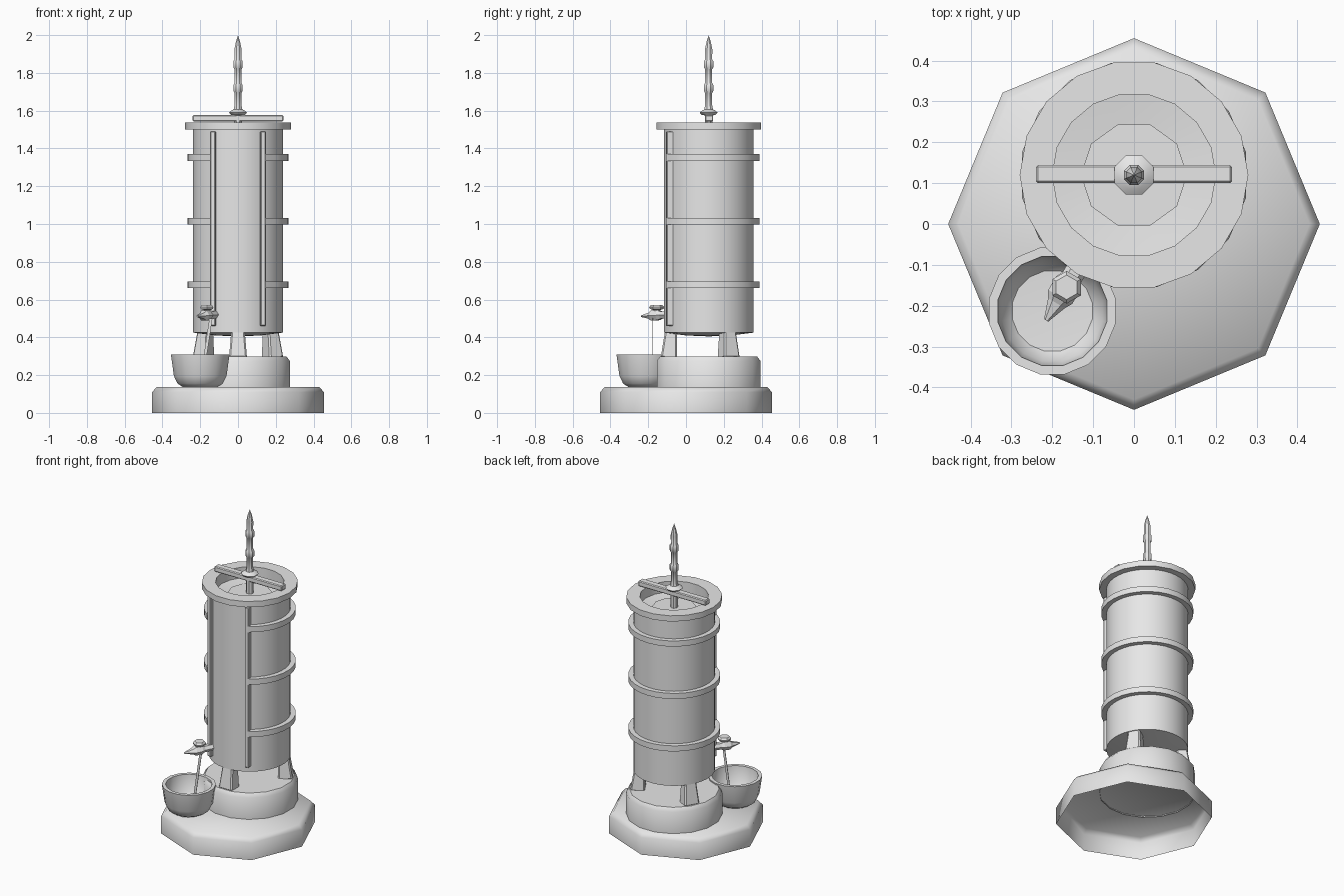
import bpy, bmesh
from math import sin, cos, pi, radians, atan2, asin
from mathutils import Vector, Matrix

if "Cube" in bpy.data.objects:
    bpy.data.objects.remove(bpy.data.objects["Cube"], do_unlink=True)

grey = bpy.data.materials.new("plain_grey")
grey.use_nodes = True
GREY = (0.8, 0.8, 0.8, 1)
grey.diffuse_color = GREY
grey.node_tree.nodes["Principled BSDF"].inputs["Base Color"].default_value = GREY

CX, CY = 0, 0.12      # drum axis


def finish(name, bm, smooth=None):
    """Turn a bmesh into a coloured object; smooth is an angle in degrees."""
    bmesh.ops.remove_doubles(bm, verts=bm.verts, dist=0.0001)
    bmesh.ops.recalc_face_normals(bm, faces=bm.faces)
    mesh = bpy.data.meshes.new(name)
    bm.to_mesh(mesh)
    bm.free()
    mesh.materials.append(grey)
    ob = bpy.data.objects.new(name, mesh)
    bpy.context.collection.objects.link(ob)
    if smooth:
        bpy.ops.object.select_all(action='DESELECT')
        ob.select_set(True)
        bpy.context.view_layer.objects.active = ob
        bpy.ops.object.shade_smooth_by_angle(angle=radians(smooth))
    return ob


def lathe(name, profile, sides, x=CX, y=CY, start=0, sweep=360, closed=False, smooth=None):
    """Revolve (radius, z) points about a vertical axis."""
    bm = bmesh.new()
    full = sweep == 360
    rows = []
    for i in range(sides if full else sides + 1):
        a = radians(start + sweep * i / sides)
        rows.append([bm.verts.new((x + r * cos(a), y + r * sin(a), z)) for r, z in profile])
    n = len(profile)
    for i in range(sides):
        p, q = rows[i], rows[(i + 1) % len(rows)]
        for j in range(n if closed else n - 1):
            k = (j + 1) % n
            bm.faces.new((p[j], q[j], q[k], p[k]))
    if closed and not full:
        bm.faces.new(rows[0])
        bm.faces.new(rows[-1])
    bmesh.ops.dissolve_degenerate(bm, dist=0.0001, edges=bm.edges)
    return finish(name, bm, smooth)


def block(name, size, matrix, top=1, bevel=0):
    """Box with an optional tapered top and bevelled edges."""
    bm = bmesh.new()
    bmesh.ops.create_cube(bm, size=1)
    for v in bm.verts:
        s = top if v.co.z > 0 else 1
        v.co = Vector((v.co.x * size[0] * s, v.co.y * size[1] * s, v.co.z * size[2]))
    if bevel:
        bmesh.ops.bevel(bm, geom=bm.edges, offset=bevel, segments=1, affect='EDGES')
    bm.transform(matrix)
    return finish(name, bm)


# Octagonal hollow base, soft shaded
lathe("base", [(0.455, 0), (0.455, 0.11), (0.43, 0.137), (0, 0.137)], 8, 0, 0, smooth=80)

# Round plinth under the drum
lathe("plinth", [(0.28, 0.13), (0.28, 0.275), (0.262, 0.298), (0, 0.298)], 16,
      start=11.25, smooth=40)

# Three tapered legs
for i, name in enumerate(("front_leg", "left_back_leg", "right_back_leg")):
    a = radians(-90 + 120 * i)
    pos = Vector((CX + 0.205 * cos(a), CY + 0.205 * sin(a), 0.362))
    lean = Matrix.Rotation(a + pi / 2, 4, 'Z') @ Matrix.Rotation(radians(-5), 4, 'X')
    block(name, (0.095, 0.085, 0.145), Matrix.Translation(pos) @ lean, 0.75, 0.008)

# Drum with a sunken top and a shallow domed bottom
lathe("drum", [(0, 0.405), (0.12, 0.41), (0.238, 0.425), (0.238, 1.51)], 36, start=5, smooth=40)
lathe("top_rim", [(0.28, 1.50), (0.28, 1.537), (0.2, 1.537), (0.2, 1.46), (0.23, 1.46),
                  (0.23, 1.50)], 18, closed=True, smooth=40)
lathe("recess_floor", [(0.21, 1.47), (0.13, 1.46), (0, 1.45)], 20, smooth=40)
lathe("recess_plate", [(0.13, 1.45), (0.13, 1.465), (0, 1.465)], 10, smooth=30)

# Hoops, open at the front between the two rails
gap = 33
for z, name in ((0.678, "lower_hoop"), (1.015, "middle_hoop"), (1.352, "upper_hoop")):
    lathe(name, [(0.23, z - 0.018), (0.268, z - 0.018), (0.268, z + 0.018), (0.23, z + 0.018)],
          24, start=-90 + gap, sweep=360 - 2 * gap, closed=True, smooth=40)

# Front rails
for s, name in ((1, "left_rail"), (-1, "right_rail")):
    a = asin(s * 0.13 / 0.238)
    pos = Vector((CX + 0.238 * sin(a), CY - 0.238 * cos(a), 0.975))
    block(name, (0.028, 0.05, 1.03), Matrix.Translation(pos) @ Matrix.Rotation(a * 0.3, 4, 'Z'),
          bevel=0.004)

# Crossbar over the opening
block("crossbar", (0.48, 0.044, 0.034), Matrix.Translation((CX, CY + 0.002, 1.56)), bevel=0.005)

# Threaded spindle with collars and a pointed tip
spindle = [(0, 1.45), (0.022, 1.45), (0.022, 1.575), (0.04, 1.578), (0.052, 1.59), (0.036, 1.602),
           (0.025, 1.606), (0.02, 1.63)]
for z in (1.72, 1.845):
    spindle += [(0.02, z - 0.026), (0.027, z - 0.016), (0.027, z + 0.016), (0.02, z + 0.026)]
spindle += [(0.021, 1.925), (0.012, 1.965), (0, 2.0)]
lathe("spindle", spindle, 8, start=22.5, smooth=35)

# Basin
BX, BY = -0.2, -0.213
lathe("basin", [(0, 0.138), (0.095, 0.138), (0.122, 0.155), (0.142, 0.195), (0.158, 0.308),
                (0.136, 0.308), (0.125, 0.2), (0.1, 0.175), (0, 0.17)], 16, BX, BY,
      start=11.25, smooth=40)

# Tap: pipe running outward from the drum, ending in a narrow spout
bm = bmesh.new()
start, tip = Vector((-0.125, -0.085, 0.52)), Vector((-0.215, -0.236, 0.512))
d = (tip - start).normalized()
side, up = Vector((-d.y, d.x, 0)).normalized(), Vector((0, 0, 1))
rows = []
for t, w, h in ((0, 0.026, 0.022), (0.3, 0.026, 0.022), (0.4, 0.034, 0.03),
                (0.62, 0.034, 0.03), (0.72, 0.024, 0.018), (1, 0.006, 0.005)):
    c = start.lerp(tip, t)
    rows.append([bm.verts.new(c + side * w * cos(k * pi / 3) + up * h * sin(k * pi / 3))
                 for k in range(6)])
for p, q in zip(rows, rows[1:]):
    for k in range(6):
        bm.faces.new((p[k], p[(k + 1) % 6], q[(k + 1) % 6], q[k]))
bm.faces.new(rows[0])
bm.faces.new(rows[-1])
finish("tap", bm)
lathe("tap_knob", [(0, 0.53), (0.018, 0.53), (0.018, 0.545), (0.036, 0.55), (0.04, 0.56),
                   (0.03, 0.572), (0, 0.572)], 6, -0.165, -0.155, start=30)

# Thin stream falling into the basin
drop = Vector((-0.19, -0.175, 0.19)) - Vector((-0.143, -0.175, 0.5))
mid = Vector((-0.167, -0.175, 0.345))
block("stream", (0.016, 0.003, drop.length),
      Matrix.Translation(mid) @ Matrix.Rotation(atan2(drop.x, drop.z) + pi, 4, 'Y'))
